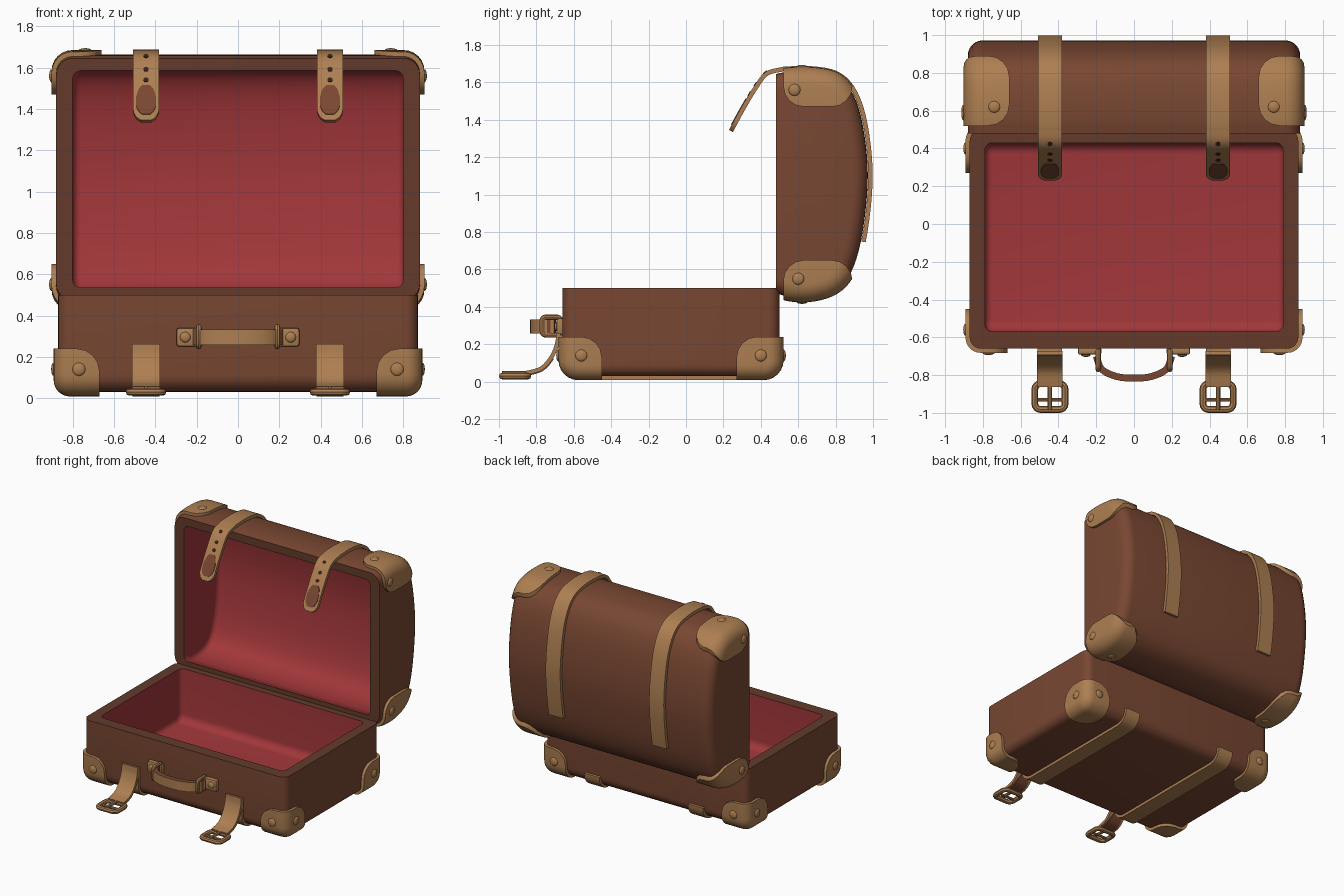
import bpy, bmesh, math
from mathutils import Vector, Matrix

if "Cube" in bpy.data.objects:
    bpy.data.objects.remove(bpy.data.objects["Cube"])


def material(name, rgb):
    m = bpy.data.materials.new(name)
    m.diffuse_color = (*rgb, 1)
    m.use_nodes = True
    m.node_tree.nodes["Principled BSDF"].inputs["Base Color"].default_value = m.diffuse_color
    return m


BROWN = material("brown_leather", (0.19, 0.063, 0.032))
RED = material("red_lining", (0.36, 0.038, 0.042))
RIM = material("dark_rim_leather", (0.125, 0.044, 0.024))
TAN = material("tan_leather", (0.42, 0.212, 0.084))
HOLE = material("dark_hole", (0.04, 0.018, 0.01))


def make(name, bm, *mats):
    bmesh.ops.recalc_face_normals(bm, faces=bm.faces)
    me = bpy.data.meshes.new(name)
    bm.to_mesh(me)
    bm.free()
    ob = bpy.data.objects.new(name, me)
    bpy.context.collection.objects.link(ob)
    for m in mats:
        me.materials.append(m)
    return ob


def smooth(pts, n=5):
    """Catmull-Rom curve through 2D points."""
    p = [Vector(q) for q in pts]
    p = [2 * p[0] - p[1]] + p + [2 * p[-1] - p[-2]]
    out = []
    for a, b, c, d in zip(p, p[1:], p[2:], p[3:]):
        for i in range(n):
            t = i / n
            out.append(0.5 * (2 * b + (c - a) * t + (2 * a - 5 * b + 4 * c - d) * t * t
                              + (3 * b - a - 3 * c + d) * t ** 3))
    return out + [p[-2]]


def normals(path):
    out = []
    for i in range(len(path)):
        d = (path[min(i + 1, len(path) - 1)] - path[max(i - 1, 0)]).normalized()
        out.append(Vector((d.y, -d.x)))
    return out


def offset(path, d, axis=None):
    """Move a profile outward; its ends slide along the opening plane."""
    ns = normals(path)
    if axis is not None:
        for i in (0, -1):
            ns[i][axis] = 0
            ns[i].normalize()
    return [p + n * d for p, n in zip(path, ns)]


def loft(name, path, hx, r, axis, mats, index=0):
    """Solid along x with rounded ends, flat on its opening plane."""
    rings = []
    for k in range(7):
        a = math.pi / 2 * k / 6
        rings.append((hx - r + r * math.sin(a), offset(path, -r * (1 - math.cos(a)), axis)))
    rings = [(-x, p) for x, p in reversed(rings)] + rings
    bm = bmesh.new()
    vs = [[bm.verts.new((x, q.x, q.y)) for q in p] for x, p in rings]
    n = len(path)
    for a, b in zip(vs, vs[1:]):
        for i in range(n):
            j = (i + 1) % n
            bm.faces.new((a[i], a[j], b[j], b[i]))
    bm.faces.new(vs[0])
    bm.faces.new(vs[-1])
    for f in bm.faces:
        f.material_index = index
    return make(name, bm, *mats)


def boolean(ob, cutter, op):
    cutter.hide_render = True
    m = ob.modifiers.new("cut", 'BOOLEAN')
    m.operation, m.object, m.solver = op, cutter, 'EXACT'
    bpy.context.view_layer.objects.active = ob
    bpy.ops.object.modifier_apply(modifier=m.name)
    bpy.data.objects.remove(cutter)


def tray(y0, y1, z0, z1, r):
    """Open-topped profile with rounded bottom corners."""
    pts = [Vector((y0, z1))]
    for cy, start in ((y0 + r, math.pi), (y1 - r, 1.5 * math.pi)):
        for k in range(7):
            a = start + math.pi / 2 * k / 6
            pts.append(Vector((cy + r * math.cos(a), z0 + r + r * math.sin(a))))
    return pts + [Vector((y1, z1))]


def ribbon(name, path, c, w, t, mat, taper=(0, 0), axis='x'):
    """Flat strap along a 2D path, its width across x or z."""
    ns = normals(path)
    run = [0]
    for a, b in zip(path, path[1:]):
        run.append(run[-1] + (b - a).length)
    bm, rows = bmesh.new(), []
    for p, n, s in zip(path, ns, run):
        k = 1
        for dist, tl in ((s, taper[0]), (run[-1] - s, taper[1])):
            if dist < tl:
                k *= 0.4 + 0.6 * math.sqrt(dist / tl)
        row = []
        for sw, st in ((-1, -1), (1, -1), (1, 1), (-1, 1)):
            q, u = p + n * t / 2 * st, c + sw * w / 2 * k
            row.append(bm.verts.new((u, q.x, q.y) if axis == 'x' else (q.x, q.y, u)))
        rows.append(row)
    for a, b in zip(rows, rows[1:]):
        for i in range(4):
            bm.faces.new((a[i], a[(i + 1) % 4], b[(i + 1) % 4], b[i]))
    bm.faces.new(rows[0])
    bm.faces.new(rows[-1])
    return make(name, bm, mat)


def disc(name, loc, normal, rx, ry, h, mat, dome=False):
    """Small round plate or domed rivet."""
    bm = bmesh.new()
    if dome:
        bmesh.ops.create_uvsphere(bm, u_segments=12, v_segments=8, radius=1)
    else:
        bmesh.ops.create_cone(bm, cap_ends=True, segments=12, radius1=1, radius2=1, depth=1)
    rot = Vector(normal).to_track_quat('Z', 'Y').to_matrix().to_4x4()
    bm.transform(Matrix.Translation(loc) @ rot @ Matrix.Diagonal((rx, ry, h, 1)))
    return make(name, bm, mat)


def tube(name, pts, r, mat, cyclic=True):
    cu = bpy.data.curves.new(name, 'CURVE')
    cu.dimensions, cu.bevel_depth, cu.bevel_resolution, cu.use_fill_caps = '3D', r, 2, True
    sp = cu.splines.new('POLY')
    sp.points.add(len(pts) - 1)
    for p, q in zip(sp.points, pts):
        p.co = (*q, 1)
    sp.use_cyclic_u = cyclic
    cu.materials.append(mat)
    ob = bpy.data.objects.new(name, cu)
    bpy.context.collection.objects.link(ob)
    return ob


def rounded(u0, u1, v0, v1, r):
    out = []
    for cu, cv, s in ((u1 - r, v1 - r, 0), (u0 + r, v1 - r, 1), (u0 + r, v0 + r, 2), (u1 - r, v0 + r, 3)):
        for k in range(5):
            a = math.pi / 2 * (s + k / 4)
            out.append((cu + r * math.cos(a), cv + r * math.sin(a)))
    return out


def corner_caps(name, path, hx, r, axis, centres, half):
    """Raised leather caps: an offset skin kept only around the corners."""
    bm = bmesh.new()
    for cy, cz in centres:
        for s in (-1, 1):
            bmesh.ops.create_cube(bm, size=2, matrix=Matrix.Translation((s * 0.92, cy, cz))
                                  @ Matrix.Diagonal((*half, 1)))
    bmesh.ops.bevel(bm, geom=bm.edges[:], offset=0.11, segments=4, profile=0.5, affect='EDGES')
    caps = loft(name, offset(path, 0.022, axis), hx + 0.022, r + 0.02, axis, [TAN])
    boolean(caps, make("corner_cutter", bm, TAN), 'INTERSECT')
    boolean(caps, loft("body_cutter", offset(path, -0.01, axis), hx - 0.01, r, axis, [TAN]), 'DIFFERENCE')


# Lower case and lid, each hollowed with a red lining
SHELL = [BROWN, RED, RIM]
base_path = tray(-0.66, 0.50, 0.03, 0.50, 0.085)
lid_path = smooth([(.48, .475), (.56, .45), (.68, .45), (.80, .49), (.88, .58), (.935, .75), (.968, 1.0),
                   (.968, 1.2), (.935, 1.42), (.88, 1.56), (.80, 1.635), (.68, 1.66), (.56, 1.66), (.48, 1.645)], 4)
base = loft("lower_case", base_path, 0.87, 0.06, 1, SHELL)
boolean(base, loft("base_cavity", tray(-0.57, 0.43, 0.09, 0.53, 0.06), 0.79, 0.04, 1, SHELL, 1), 'DIFFERENCE')
lid = loft("lid", lid_path, 0.88, 0.08, 0, SHELL)
inner = offset(lid_path, -0.06, 0)
inner = [Vector((0.45, inner[0].y))] + inner + [Vector((0.45, inner[-1].y))]
boolean(lid, loft("lid_cavity", inner, 0.80, 0.04, 0, SHELL, 1), 'DIFFERENCE')
for ob, normal in ((base, Vector((0, 0, 1))), (lid, Vector((0, -1, 0)))):
    for f in ob.data.polygons:
        if f.material_index == 0 and f.normal.dot(normal) > 0.98 and \
                (f.center.z > 0.49 if ob == base else f.center.y < 0.49):
            f.material_index = 2

# Corner caps and rivets
corner_caps("lower_corner_caps", base_path, 0.87, 0.06, 1, ((-0.69, 0), (0.51, 0)), (0.25, 0.24, 0.24))
corner_caps("lid_corner_caps", lid_path, 0.88, 0.08, 0, ((0.705, 0.42), (0.705, 1.70)), (0.26, 0.185, 0.23))
for s in (-1, 1):
    for loc, n in (((s * .77, -.682, .14), (0, -1, 0)), ((s * .77, .522, .14), (0, 1, 0)),
                   ((s * .892, -.56, .14), (s, 0, 0)), ((s * .892, .40, .14), (s, 0, 0)),
                   ((s * .902, .58, 1.56), (s, 0, 0)), ((s * .902, .60, .55), (s, 0, 0)),
                   ((s * .74, .62, 1.682), (0, 0, 1)), ((s * .74, .62, .428), (0, 0, -1))):
        disc("corner_rivet", loc, n, 0.032, 0.032, 0.012, TAN, True)

# Straps, worn patches, holes and buckles
wrap = [p for p in offset(lid_path, 0.014) if p.y > 0.73 and p.x > 0.56]
hang = smooth([(.52, 1.672), (.43, 1.645), (.365, 1.56), (.30, 1.45), (.24, 1.34)], 8)
floor_run = [Vector((-.668, .25))] + [p for p in offset(base_path, 0.008) if p.y < 0.3] + [Vector((.508, .12))]
drop = smooth([(-.682, .26), (-.69, .20), (-.72, .13), (-.775, .07), (-.86, .045)], 6)
for s in (-1, 1):
    x = s * 0.445
    ribbon("lid_strap", wrap + hang, x, 0.125, 0.024, TAN, (0, 0.05))
    worn = [p for p in offset(hang, 0.012) if 1.36 < p.y < 1.52]
    ribbon("lid_strap_wear", worn, x, 0.098, 0.008, BROWN, (0.07, 0.05))
    for z in (1.645, 1.585, 1.53):
        p, n = min(zip(hang, normals(hang)), key=lambda q: abs(q[0].y - z))
        disc("strap_hole", (x, *(p + n * 0.012)), (0, *n), 0.013, 0.013, 0.006, HOLE)
    ribbon("underside_strap", floor_run, x, 0.13, 0.026, TAN)
    ribbon("buckle_strap", drop, x, 0.135, 0.022, TAN)
    worn = [p for p in offset(drop, -0.012) if p.y < 0.125]
    ribbon("buckle_strap_wear", worn, x, 0.10, 0.008, BROWN, (0.06, 0.02))
    tube("buckle_frame", [(x + u, v, 0.03) for u, v in rounded(-0.08, 0.08, -0.982, -0.845, 0.03)], 0.018, TAN)
    tube("buckle_bar", [(x - 0.08, -0.93, 0.03), (x + 0.08, -0.93, 0.03)], 0.010, TAN, False)
    tube("buckle_prong", [(x, -0.84, 0.045), (x, -0.985, 0.045)], 0.012, TAN, False)

    # Handle mounts
    bm = bmesh.new()
    bmesh.ops.create_cube(bm, size=1, matrix=Matrix.Translation((s * .235, -.672, .295))
                          @ Matrix.Diagonal((.125, .04, .09, 1)))
    bmesh.ops.bevel(bm, geom=bm.edges[:], offset=0.012, segments=2, profile=0.5, affect='EDGES')
    make("handle_mount", bm, TAN)
    disc("handle_rivet", (s * .255, -.692, .295), (0, -1, 0), 0.026, 0.026, 0.012, TAN, True)
    tube("handle_ring", [(s * .19, u, v) for u, v in rounded(-.77, -.67, .25, .345, .02)], 0.014, TAN)

# Handle grip: tan front, brown elsewhere
arch = smooth([(-.20, -.70), (-.17, -.77), (-.09, -.808), (0, -.816), (.09, -.808), (.17, -.77), (.20, -.70)], 4)
grip = ribbon("handle_grip", arch, 0.295, 0.075, 0.036, TAN, axis='z')
grip.data.materials.append(BROWN)
for f in grip.data.polygons:
    f.material_index = 0 if f.normal.y < -0.3 else 1

# Smooth shading with crisp edges
bpy.ops.object.select_all(action='SELECT')
bpy.context.view_layer.objects.active = lid
bpy.ops.object.convert(target='MESH')
bpy.ops.object.shade_smooth_by_angle(angle=math.radians(35))
